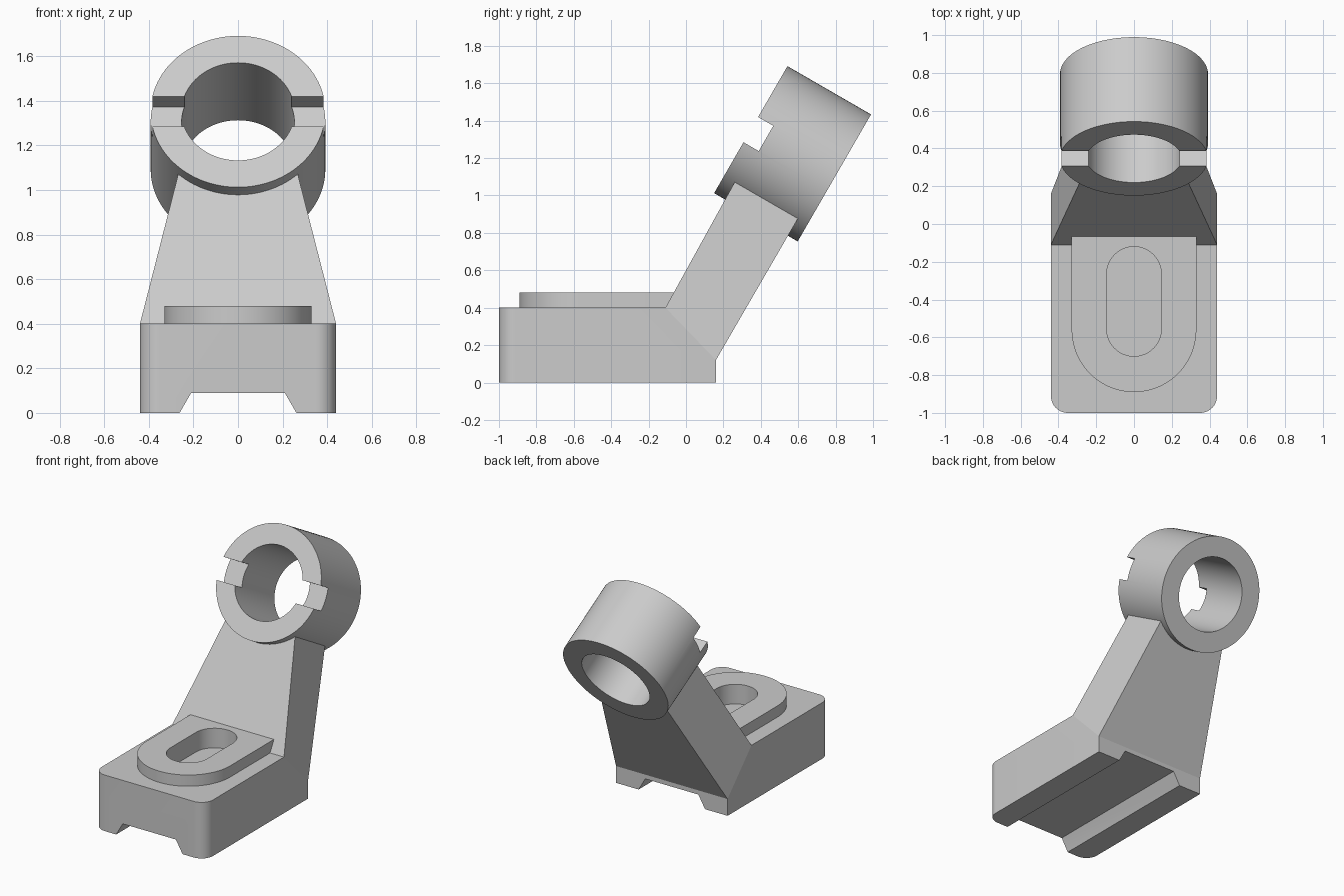
import bpy, bmesh
from math import sin, cos, pi, radians, sqrt
from mathutils import Matrix, Vector

old = bpy.data.objects.get("Cube")
if old:
    bpy.data.objects.remove(old, do_unlink=True)

grey = bpy.data.materials.new("plain grey")
grey.use_nodes = True
grey.diffuse_color = (0.6, 0.6, 0.6, 1)
grey.node_tree.nodes["Principled BSDF"].inputs["Base Color"].default_value = (0.6, 0.6, 0.6, 1)

FLAT = Matrix.Identity(4)
TILT = Matrix.Rotation(radians(60), 4, 'X')    # local y runs up the arm, local z out of the ring's face
LENGTHWISE = Matrix.Rotation(radians(90), 4, 'X')


def arc(cx, cy, r, start, end, n):
    angles = [radians(start + (end - start) * i / n) for i in range(n + 1)]
    return [(cx + r * cos(a), cy + r * sin(a)) for a in angles]


def finish(name, bm):
    bmesh.ops.recalc_face_normals(bm, faces=bm.faces)
    mesh = bpy.data.meshes.new(name)
    bm.to_mesh(mesh)
    bm.free()
    mesh.materials.append(grey)
    ob = bpy.data.objects.new(name, mesh)
    bpy.context.collection.objects.link(ob)
    return ob


def prism(name, outline, low, high, matrix=FLAT, cut=None):
    """Extrude a closed outline along local z; optionally slice off one side of a plane."""
    bm = bmesh.new()
    face = bm.faces.new([bm.verts.new((x, y, low)) for x, y in outline])
    top = bmesh.ops.extrude_face_region(bm, geom=[face])["geom"]
    bmesh.ops.translate(bm, vec=(0, 0, high - low),
                        verts=[v for v in top if isinstance(v, bmesh.types.BMVert)])
    bm.transform(matrix)
    if cut:
        bmesh.ops.bisect_plane(bm, geom=bm.verts[:] + bm.edges[:] + bm.faces[:],
                               plane_co=cut[0], plane_no=cut[1], clear_outer=True)
        bmesh.ops.holes_fill(bm, edges=[e for e in bm.edges if e.is_boundary])
    return finish(name, bm)


def select(ob):
    bpy.ops.object.select_all(action='DESELECT')
    ob.select_set(True)
    bpy.context.view_layer.objects.active = ob


def carve(ob, *cutters):
    select(ob)
    for cutter in cutters:
        mod = ob.modifiers.new("cut", 'BOOLEAN')
        mod.operation = 'DIFFERENCE'
        mod.solver = 'EXACT'
        mod.object = cutter
        bpy.ops.object.modifier_apply(modifier=mod.name)


HALF = 0.44                                    # half width of the base
SEAM_FRONT, SEAM_BACK = (-0.11, 0.40), (0.16, 0.12)

# Base block with rounded front corners and a sloped back where the arm starts
r = 0.09
outline = (arc(-HALF + r, -1 + r, r, 180, 270, 12) + arc(HALF - r, -1 + r, r, 270, 360, 12)
           + [(HALF, 0.16), (-HALF, 0.16)])
run, rise = SEAM_BACK[0] - SEAM_FRONT[0], SEAM_BACK[1] - SEAM_FRONT[1]
base = prism("base", outline, 0, 0.40, cut=((0, *SEAM_FRONT), (0, -rise, run)))

# Raised pad with a round front end
pad = prism("slot_pad", arc(0, -0.56, 0.33, 180, 360, 48) + [(0.33, -0.04), (-0.33, -0.04)],
            0.40, 0.48)

# Slot pocket and dovetail groove
slot = prism("slot_cutter", arc(0, -0.555, 0.145, 180, 360, 24) + arc(0, -0.265, 0.145, 0, 180, 24),
             0.34, 0.60)
groove = prism("groove_cutter", [(-0.32, -0.1), (0.32, -0.1), (0.262, 0), (0.21, 0.09),
                                 (-0.21, 0.09), (-0.262, 0)], -0.5, 1.5, LENGTHWISE)
carve(base, slot, groove)
carve(pad, slot)

# Clamp ring, bored through, with a notch across its front face
CENTRE, R, FRONT, BACK = 1.344, 0.392, 0.376, -0.14
ring = prism("clamp_ring", arc(0, CENTRE, R, 0, 360, 96)[:-1], BACK, FRONT, TILT)
bore = prism("bore_cutter", arc(0, CENTRE, 0.253, 0, 360, 96)[:-1], -1, 1, TILT)
n = 0.078
notch = prism("notch_cutter", [(-1, CENTRE - n), (1, CENTRE - n), (1, CENTRE + n), (-1, CENTRE + n)],
              FRONT - 0.094, 1, TILT)
carve(ring, bore, notch)

# Leaning arm, tapering from the base width to a chord of the ring
chord = 0.286
top_half = sqrt(R * R - chord * chord)
bm = bmesh.new()
bottom, top = [], []
for side, (y, z), depth in ((-1, SEAM_FRONT, 0.31), (1, SEAM_FRONT, 0.31),
                            (1, SEAM_BACK, -0.08), (-1, SEAM_BACK, -0.08)):
    bottom.append(bm.verts.new((side * HALF, y, z)))
    top.append(bm.verts.new(TILT @ Vector((side * top_half, CENTRE - chord, depth))))
bm.faces.new(bottom)
bm.faces.new(top)
for i in range(4):
    j = (i + 1) % 4
    bm.faces.new((bottom[i], bottom[j], top[j], top[i]))
arm = finish("arm", bm)

# Smooth the round walls, drop the cutters
for ob in (base, pad, ring):
    select(ob)
    bpy.ops.object.shade_smooth_by_angle(angle=radians(25))
for ob in (slot, groove, bore, notch):
    bpy.data.objects.remove(ob, do_unlink=True)
